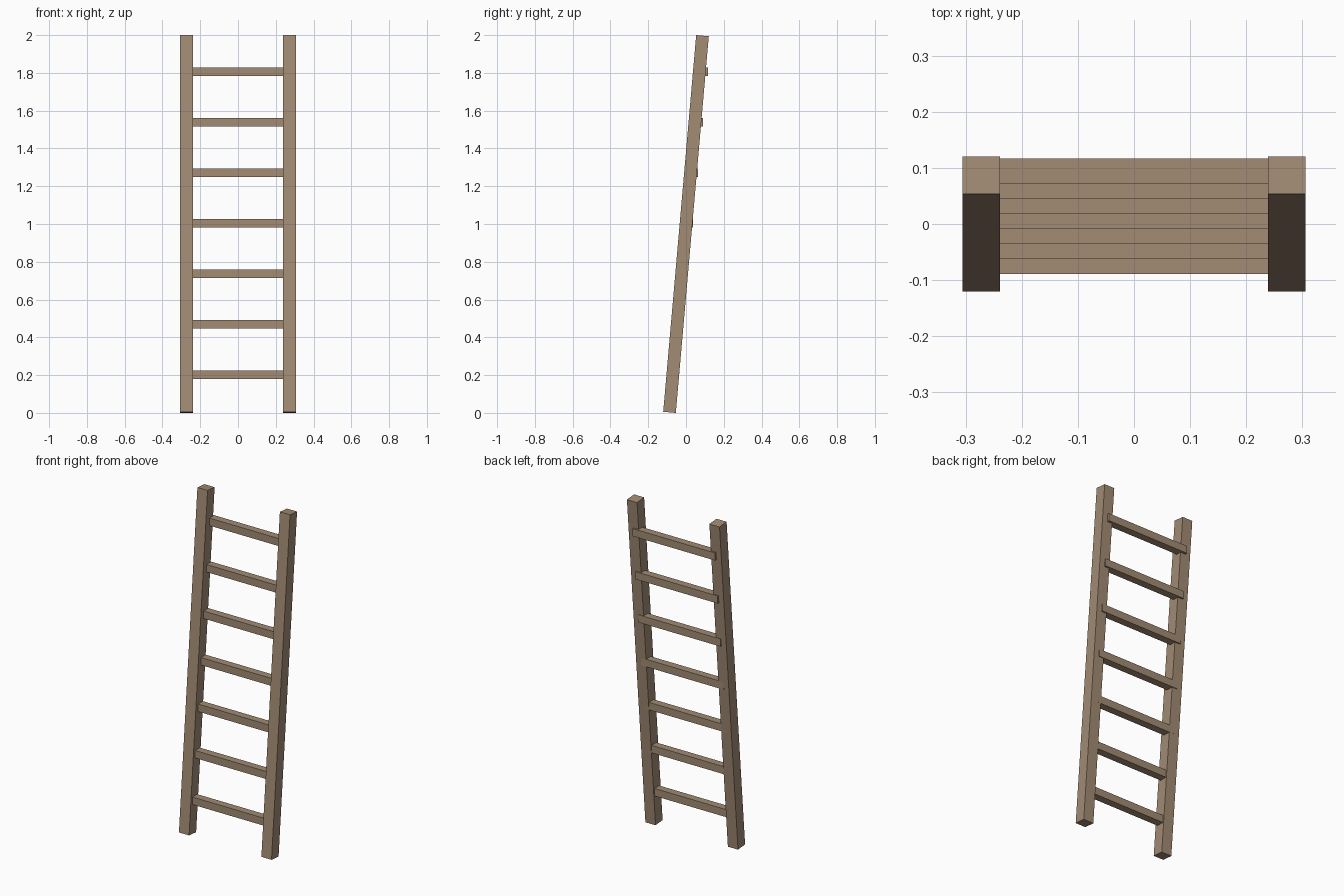
import bpy
from math import radians, sin, cos

if "Cube" in bpy.data.objects:
    bpy.data.objects.remove(bpy.data.objects["Cube"])

wood = bpy.data.materials.new("wood")
wood.diffuse_color = (0.36, 0.26, 0.175, 1)
wood.use_nodes = True
wood.node_tree.nodes["Principled BSDF"].inputs["Base Color"].default_value = wood.diffuse_color


def box(name, loc, size, tilt=0.0):
    bpy.ops.mesh.primitive_cube_add(size=1, location=loc, rotation=(tilt, 0, 0))
    ob = bpy.context.object
    ob.name = name
    ob.scale = size
    ob.data.materials.append(wood)
    return ob


LEAN = radians(5)
RAIL = 0.067
RAIL_X = 0.2725
LENGTH = (2 - RAIL * sin(LEAN)) / cos(LEAN)

# Two leaning side rails
for side, sx in (("left", -1), ("right", 1)):
    box(side + "_rail", (sx * RAIL_X, 0, 1), (RAIL, RAIL, LENGTH), -LEAN)

# Seven level rungs, ending inside the rails and stepping backwards as they rise
RUNG = 0.045
for i in range(7):
    box(f"rung_{i + 1}", (0, -0.067 + 0.0268 * i, 0.201 + 0.2675 * i),
        (2 * RAIL_X, RUNG, RUNG))
